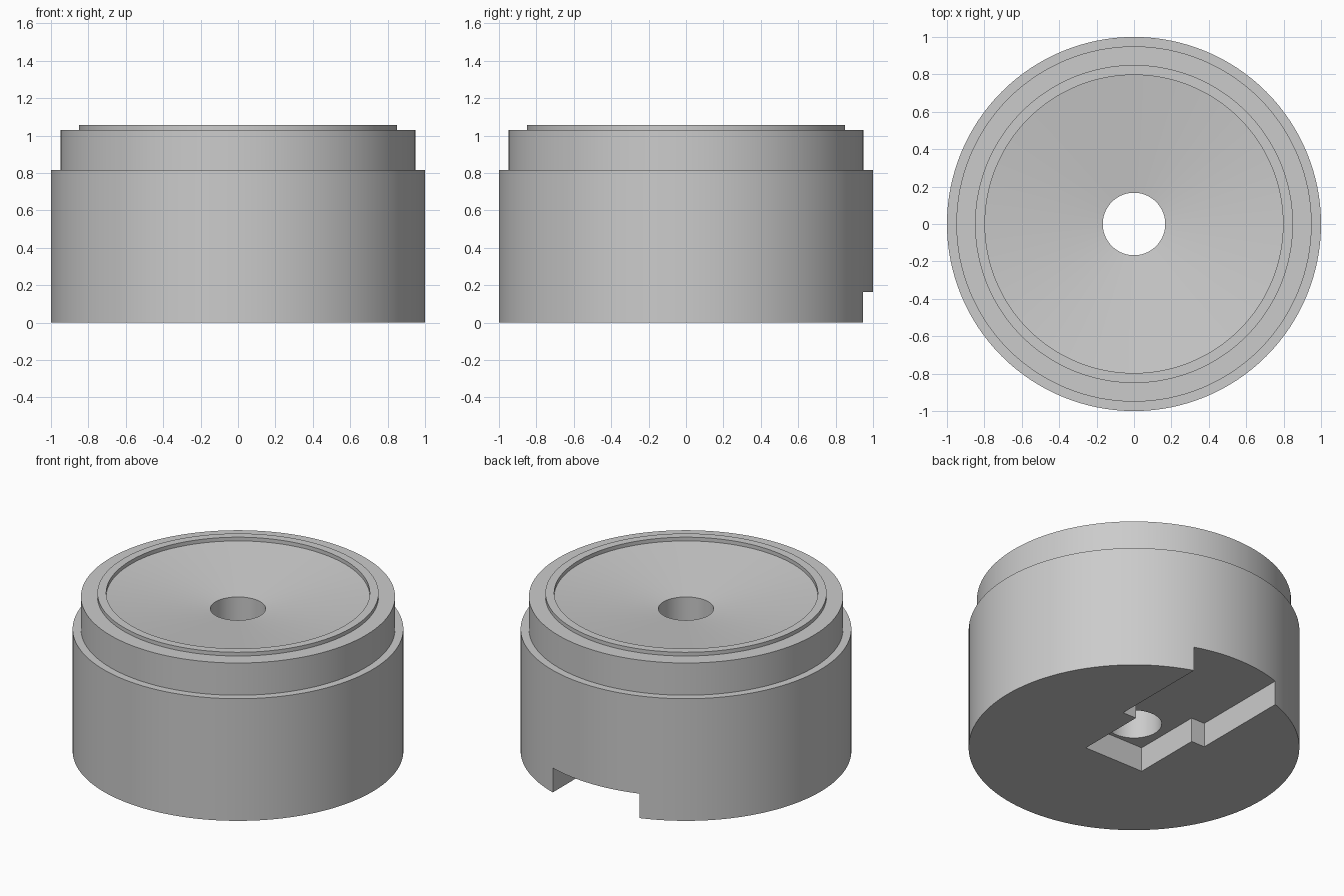
import bpy
import bmesh
from math import pi, radians

SEGMENTS = 128

default = bpy.data.objects.get("Cube")
if default:
    bpy.data.objects.remove(default, do_unlink=True)


def flat_material(name, colour):
    mat = bpy.data.materials.new(name)
    mat.use_nodes = True
    mat.diffuse_color = colour
    mat.node_tree.nodes["Principled BSDF"].inputs["Base Color"].default_value = colour
    return mat


def add_object(name, bm, mat):
    bmesh.ops.recalc_face_normals(bm, faces=bm.faces)
    mesh = bpy.data.meshes.new(name)
    bm.to_mesh(mesh)
    bm.free()
    mesh.materials.append(mat)
    obj = bpy.data.objects.new(name, mesh)
    bpy.context.collection.objects.link(obj)
    return obj


def lathe(name, profile, mat):
    """Revolve a closed (radius, z) profile around the z axis."""
    bm = bmesh.new()
    verts = [bm.verts.new((r, 0, z)) for r, z in profile]
    edges = [bm.edges.new((a, b)) for a, b in zip(verts, verts[1:] + verts[:1])]
    bmesh.ops.spin(bm, geom=verts + edges, cent=(0, 0, 0), axis=(0, 0, 1),
                   angle=2 * pi, steps=SEGMENTS, use_duplicate=False)
    bmesh.ops.remove_doubles(bm, verts=bm.verts, dist=0.0001)
    return add_object(name, bm, mat)


def prism(name, outline, bottom, top, mat):
    """Extrude an (x, y) outline from bottom to top."""
    bm = bmesh.new()
    face = bm.faces.new([bm.verts.new((x, y, bottom)) for x, y in outline])
    out = bmesh.ops.extrude_face_region(bm, geom=[face])
    for v in out["geom"]:
        if isinstance(v, bmesh.types.BMVert):
            v.co.z = top
    return add_object(name, bm, mat)


grey = flat_material("light_grey", (0.6, 0.6, 0.6, 1))

# Stepped round body with a raised lip, a shallow conical dish and a bore
body = lathe("round_body", [
    (0.167, 0), (1, 0), (1, 0.815), (0.95, 0.815), (0.95, 1.03),
    (0.85, 1.03), (0.85, 1.055), (0.797, 1.055), (0.797, 1.03),
    (0.167, 0.95)], grey)

# Stepped slot in the underside, open at the back
half = [(0.22, -0.19), (0.22, 0.28), (0.32, 0.28), (0.32, 1.2)]
slot = prism("slot_cutter", half + [(-x, y) for x, y in reversed(half)],
             -0.1, 0.163, grey)
slot.hide_render = True

cut = body.modifiers.new("slot", "BOOLEAN")
cut.operation = "DIFFERENCE"
cut.solver = "EXACT"
cut.object = slot

bpy.ops.object.select_all(action="DESELECT")
body.select_set(True)
bpy.context.view_layer.objects.active = body
bpy.ops.object.modifier_apply(modifier=cut.name)
bpy.data.objects.remove(slot, do_unlink=True)
bpy.ops.object.shade_smooth_by_angle(angle=radians(30))
